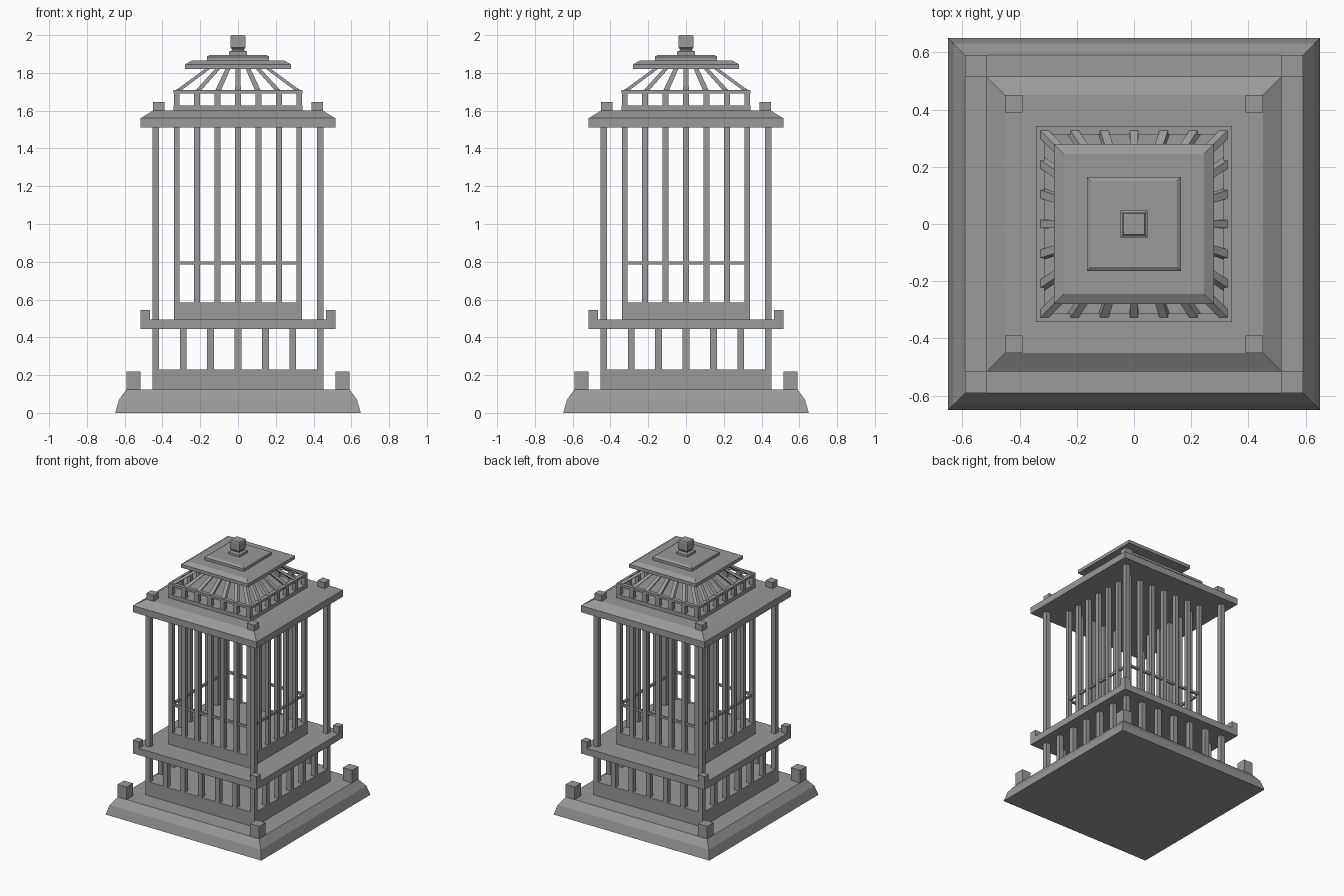
import bpy
import bmesh
from mathutils import Vector

cube = bpy.data.objects.get("Cube")
if cube:
    bpy.data.objects.remove(cube, do_unlink=True)

stone = bpy.data.materials.new("grey stone")
stone.use_nodes = True
GREY = (0.32, 0.32, 0.32, 1)
stone.diffuse_color = GREY
stone.node_tree.nodes["Principled BSDF"].inputs["Base Color"].default_value = GREY

SIGNS = ((-1, -1), (1, -1), (1, 1), (-1, 1))


def loft(bm, sections):
    """Join square or rectangular sections (centre, half x, half y) into a solid."""
    rings = [[bm.verts.new(Vector(c) + Vector((sx * hx, sy * hy, 0))) for sx, sy in SIGNS]
             for c, hx, hy in sections]
    bm.faces.new(rings[0][::-1])
    bm.faces.new(rings[-1])
    for low, high in zip(rings, rings[1:]):
        for i in range(4):
            j = (i + 1) % 4
            bm.faces.new((low[i], low[j], high[j], high[i]))


def build(name, solids):
    bm = bmesh.new()
    for sections in solids:
        loft(bm, sections)
    mesh = bpy.data.meshes.new(name)
    bm.to_mesh(mesh)
    bm.free()
    mesh.materials.append(stone)
    obj = bpy.data.objects.new(name, mesh)
    bpy.context.collection.objects.link(obj)
    return obj


def block(name, *profile):
    """Centred square block from (half width, z) steps."""
    return build(name, [[((0, 0, z), h, h) for h, z in profile]])


def post(x, y, half, z0, z1):
    return [((x, y, z0), half, half), ((x, y, z1), half, half)]


def corners(name, at, half, z0, z1):
    return build(name, [post(sx * at, sy * at, half, z0, z1) for sx, sy in SIGNS])


def perimeter(at, gaps):
    """Evenly spaced points round a square, including its corners."""
    steps = [-at + 2 * at * i / gaps for i in range(gaps)]
    return [p for s in steps for p in ((s, -at), (at, s), (-s, at), (-at, -s))]


def frame(name, half, width, z0, z1):
    mid, w = half - width / 2, width / 2
    solids = []
    for s in (-1, 1):
        solids.append([((0, s * mid, z), half, w) for z in (z0, z1)])
        solids.append([((s * mid, 0, z), w, half - width) for z in (z0, z1)])
    return build(name, solids)


# Stepped base with corner blocks
block("base", (0.65, 0), (0.63, 0.07), (0.59, 0.125))
corners("base_corner_blocks", 0.553, 0.038, 0.125, 0.22)
block("plinth", (0.453, 0.125), (0.453, 0.23))

# Lower gallery and deck
build("lower_balusters", [post(x, y, 0.018, 0.23, 0.445) for x, y in perimeter(0.435, 6)])
block("deck", (0.515, 0.445), (0.515, 0.495))
corners("deck_corner_blocks", 0.49, 0.025, 0.495, 0.545)
corners("corner_posts", 0.435, 0.018, 0.495, 1.51)

# Inner cage
block("cage_floor", (0.34, 0.495), (0.34, 0.585))
build("cage_bars", [post(x, y, 0.015, 0.585, 1.51) for x, y in perimeter(0.325, 6)])
frame("cage_rail", 0.333, 0.016, 0.785, 0.802)

# Roof slab with sloped rim
block("roof", (0.515, 1.51), (0.515, 1.56), (0.45, 1.6))
corners("roof_corner_blocks", 0.42, 0.03, 1.6, 1.645)

# Lantern cage with sloping ribs
block("lantern_sill", (0.342, 1.6), (0.342, 1.628))
build("lantern_bars", [post(x, y, 0.015, 1.628, 1.7) for x, y in perimeter(0.325, 6)])
frame("lantern_rail", 0.342, 0.03, 1.692, 1.71)
TAPER = 0.48
build("lantern_ribs", [[((x, y, 1.7), 0.015, 0.015),
                        ((x * TAPER, y * TAPER, 1.825), 0.013, 0.013)]
                       for x, y in perimeter(0.325, 6)])

# Two-tier cap and finial
block("cap_lower", (0.28, 1.82), (0.28, 1.845), (0.245, 1.865))
block("cap_upper", (0.165, 1.865), (0.165, 1.885), (0.15, 1.895))
block("finial", (0.047, 1.895), (0.047, 1.912), (0.032, 1.92),
      (0.032, 1.926), (0.04, 1.935), (0.04, 1.993), (0.036, 2.0))
